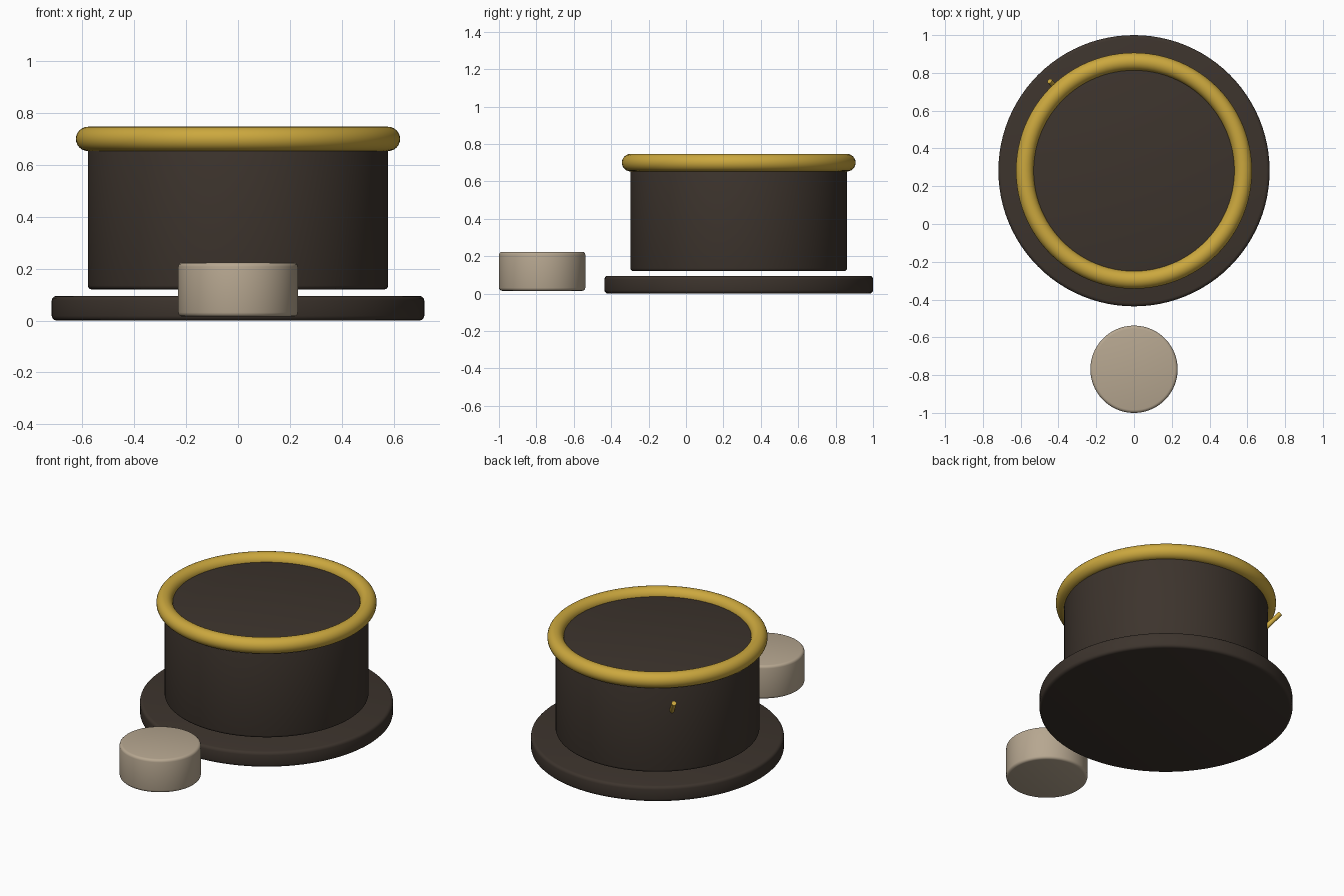
import bpy
import math
from mathutils import Vector

cube = bpy.data.objects.get("Cube")
if cube:
    bpy.data.objects.remove(cube, do_unlink=True)


def material(name, rgb):
    mat = bpy.data.materials.new(name)
    mat.use_nodes = True
    color = (*rgb, 1.0)
    mat.diffuse_color = color
    mat.node_tree.nodes["Principled BSDF"].inputs["Base Color"].default_value = color
    return mat


DARK = material("dark brown", (0.046, 0.034, 0.026))
GOLD = material("gold", (0.60, 0.39, 0.048))
BEIGE = material("beige", (0.47, 0.385, 0.28))

CENTER_Y = 0.282


def finish(name, mat):
    obj = bpy.context.object
    obj.name = name
    obj.data.materials.append(mat)
    bpy.ops.object.shade_smooth_by_angle(angle=math.radians(35))
    return obj


def drum(name, mat, radius, bottom, top, y, bevel):
    """Upright cylinder with softly rounded rims."""
    bpy.ops.mesh.primitive_cylinder_add(
        vertices=96, radius=radius, depth=top - bottom,
        location=(0, y, (top + bottom) / 2))
    obj = bpy.context.object
    mod = obj.modifiers.new("rounded rims", "BEVEL")
    mod.width = bevel
    mod.segments = 3
    mod.limit_method = "ANGLE"
    mod.angle_limit = math.radians(40)
    bpy.ops.object.modifier_apply(modifier=mod.name)
    return finish(name, mat)


# Base disc, main body and the separate small drum in front
drum("base_disc", DARK, 0.718, 0.0, 0.095, CENTER_Y, 0.018)
drum("main_body", DARK, 0.579, 0.12, 0.704, CENTER_Y, 0.015)
drum("small_drum", BEIGE, 0.231, 0.015, 0.223, -0.769, 0.016)

# Rim ring around the top of the body
bpy.ops.mesh.primitive_torus_add(
    major_radius=0.578, minor_radius=0.047, major_segments=96,
    minor_segments=24, location=(0, CENTER_Y, 0.70))
finish("rim_ring", GOLD)

# Small peg slanting up and out of the back
outward = Vector((-0.685, 0.728, 0))
origin = Vector((0, CENTER_Y, 0))
start = origin + outward * 0.56 + Vector((0, 0, 0.49))
end = origin + outward * 0.652 + Vector((0, 0, 0.585))
axis = end - start
bpy.ops.mesh.primitive_cylinder_add(
    vertices=16, radius=0.014, depth=axis.length, location=(start + end) / 2,
    rotation=axis.to_track_quat("Z", "Y").to_euler())
finish("peg", GOLD)
